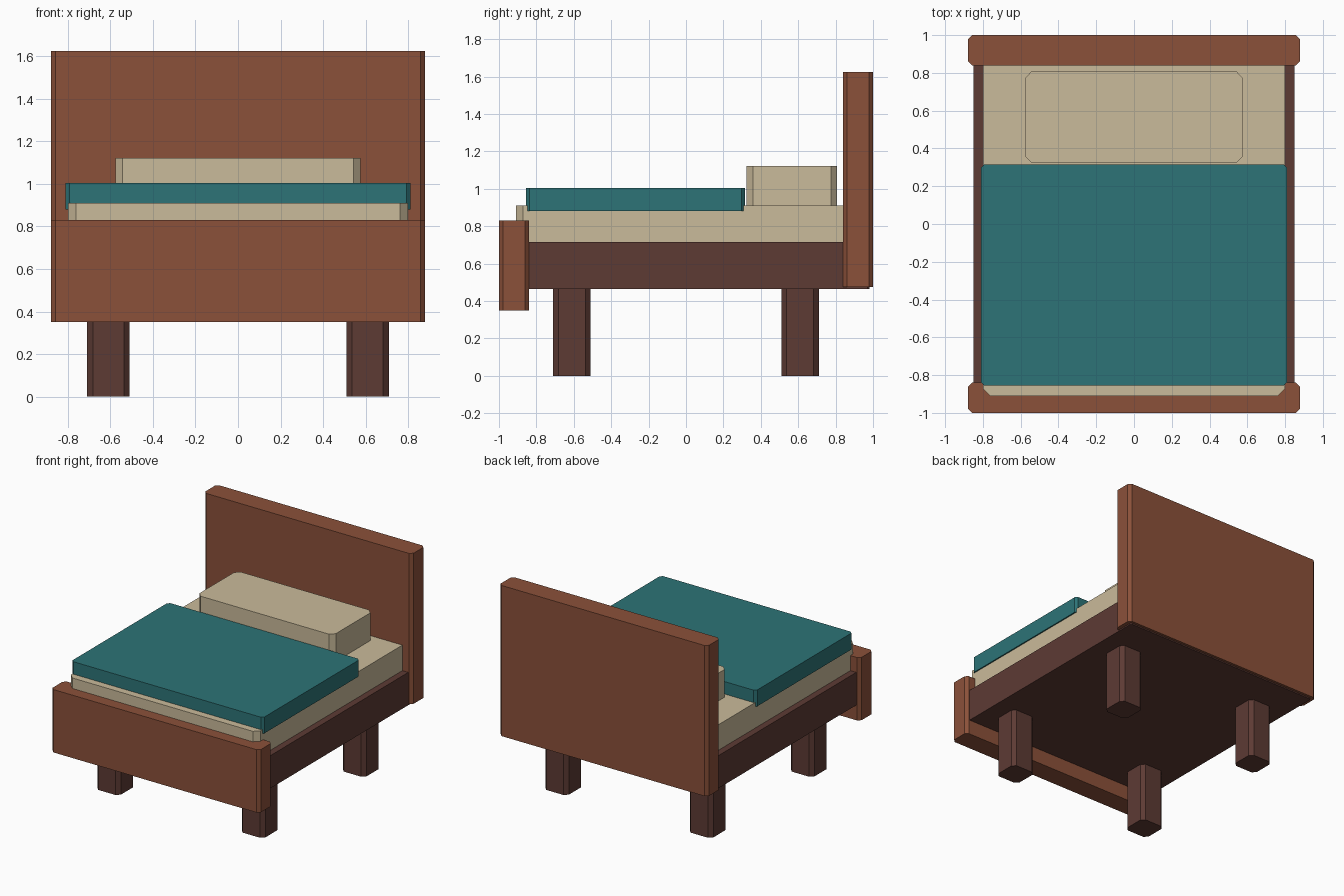
import bpy, bmesh

if "Cube" in bpy.data.objects:
    bpy.data.objects.remove(bpy.data.objects["Cube"])


def material(name, rgb):
    m = bpy.data.materials.new(name)
    m.diffuse_color = (*rgb, 1)
    m.use_nodes = True
    m.node_tree.nodes["Principled BSDF"].inputs["Base Color"].default_value = m.diffuse_color
    return m


wood = material("reddish wood", (0.258, 0.082, 0.042))
dark = material("dark wood", (0.109, 0.043, 0.034))
linen = material("cream linen", (0.590, 0.495, 0.325))
teal = material("teal cloth", (0.026, 0.174, 0.184))


def slab(name, x, y, z, cut, mat):
    """Box from (min, max) ranges with its four upright edges chamfered."""
    (x0, x1), (y0, y1), (z0, z1) = x, y, z
    outline = [(x0 + cut, y0), (x1 - cut, y0), (x1, y0 + cut), (x1, y1 - cut),
               (x1 - cut, y1), (x0 + cut, y1), (x0, y1 - cut), (x0, y0 + cut)]
    bm = bmesh.new()
    base = bm.faces.new([bm.verts.new((px, py, z0)) for px, py in outline])
    ext = bmesh.ops.extrude_face_region(bm, geom=[base], use_keep_orig=True)
    top = [v for v in ext["geom"] if isinstance(v, bmesh.types.BMVert)]
    bmesh.ops.translate(bm, verts=top, vec=(0, 0, z1 - z0))
    bmesh.ops.recalc_face_normals(bm, faces=bm.faces)
    mesh = bpy.data.meshes.new(name)
    bm.to_mesh(mesh)
    bm.free()
    mesh.materials.append(mat)
    obj = bpy.data.objects.new(name, mesh)
    bpy.context.collection.objects.link(obj)
    return obj


# Frame with end boards
slab("bed_frame", (-0.85, 0.85), (-0.98, 0.98), (0.465, 0.715), 0.01, dark)
slab("headboard", (-0.88, 0.88), (0.84, 1.0), (0.475, 1.625), 0.022, wood)
slab("footboard", (-0.88, 0.88), (-1.0, -0.84), (0.35, 0.83), 0.022, wood)

# Bedding
slab("mattress", (-0.80, 0.80), (-0.91, 0.91), (0.68, 0.91), 0.038, linen)
slab("blanket", (-0.81, 0.81), (-0.855, 0.315), (0.88, 1.005), 0.018, teal)
slab("pillow", (-0.576, 0.576), (0.323, 0.808), (0.90, 1.122), 0.034, linen)

# Four legs
for side, sx in (("left", -0.61), ("right", 0.61)):
    for end, sy in (("front", -0.61), ("back", 0.61)):
        slab(f"{end}_{side}_leg", (sx - 0.1, sx + 0.1), (sy - 0.1, sy + 0.1),
             (0, 0.48), 0.027, dark)
